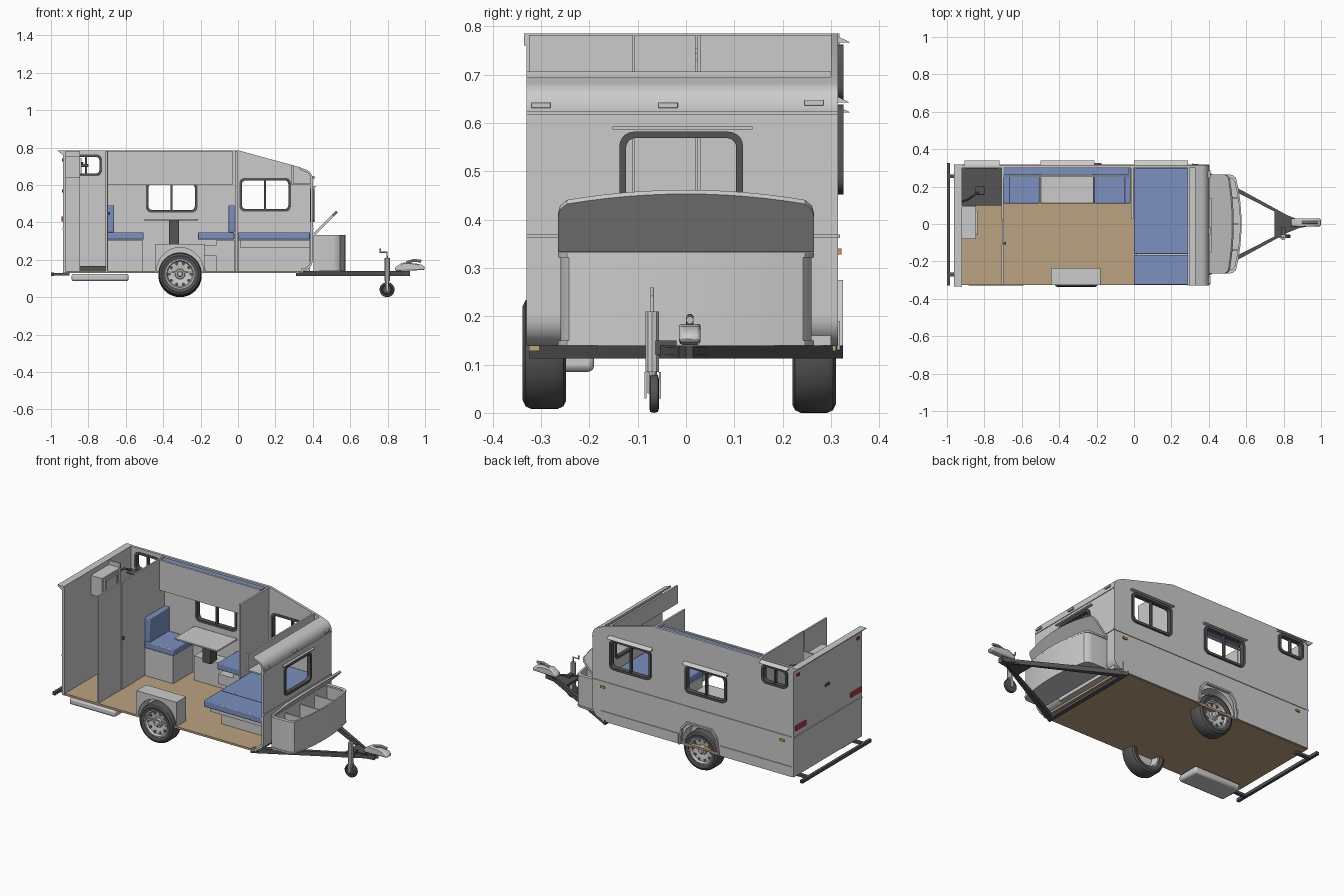
import bpy, bmesh
from math import pi, sin, cos, radians
from mathutils import Matrix, Vector

if "Cube" in bpy.data.objects:
    bpy.data.objects.remove(bpy.data.objects["Cube"])

def mat(name, c):
    m = bpy.data.materials.new(name)
    m.diffuse_color = (*c, 1)
    m.use_nodes = True
    m.node_tree.nodes["Principled BSDF"].inputs["Base Color"].default_value = m.diffuse_color
    return m
BLUE, WOOD = mat("blue_fabric", (.2, .28, .53)), mat("wood", (.5, .36, .22))
DARK, RED, AMBER = mat("dark", (.09, .09, .09)), mat("red", (.5, .04, .06)), mat("amber", (.7, .3, .05))

def add(name, me, m=None):
    ob = bpy.data.objects.new(name, me)
    bpy.context.collection.objects.link(ob)
    if m:
        me.materials.clear()
        me.materials.append(m)
    return ob

def bevel(ob, w, n=2):
    b = ob.modifiers.new("bevel", 'BEVEL')
    b.width, b.segments = w, n
    return ob

def box(name, x0, x1, y0, y1, z0, z1, m=None, bev=0):
    bm = bmesh.new()
    bmesh.ops.create_cube(bm, size=1)
    bm.transform(Matrix.Translation(((x0+x1)/2, (y0+y1)/2, (z0+z1)/2)) @ Matrix.Diagonal((x1-x0, y1-y0, z1-z0, 1)))
    me = bpy.data.meshes.new(name)
    bm.to_mesh(me)
    ob = add(name, me, m)
    return bevel(ob, bev) if bev else ob

def from_curve(name, cu, mtx, m):
    tmp = bpy.data.objects.new("tmp", cu)
    bpy.context.collection.objects.link(tmp)
    me = bpy.data.meshes.new_from_object(tmp.evaluated_get(bpy.context.evaluated_depsgraph_get()))
    bpy.data.objects.remove(tmp)
    bm = bmesh.new()
    bm.from_mesh(me)
    bmesh.ops.remove_doubles(bm, verts=bm.verts, dist=1e-5)
    bmesh.ops.recalc_face_normals(bm, faces=bm.faces)
    bm.transform(mtx)
    bm.to_mesh(me)
    return add(name, me, m)

AX = {'x': Matrix(((0, 0, 1), (1, 0, 0), (0, 1, 0))), 'y': Matrix(((1, 0, 0), (0, 0, -1), (0, 1, 0))), 'z': Matrix.Identity(3)}

def plate(name, loops, axis, a, b, m=None):
    """Flat outline with holes, extruded along an axis from a to b."""
    cu = bpy.data.curves.new(name, 'CURVE')
    cu.dimensions, cu.fill_mode, cu.extrude = '2D', 'BOTH', (b-a)/2
    for pts in loops:
        s = cu.splines.new('POLY')
        s.points.add(len(pts)-1)
        for p, q in zip(s.points, pts):
            p.co = (q[0], q[1], 0, 1)
        s.use_cyclic_u = True
    t = Vector((0, 0, 0))
    t['xyz'.index(axis)] = (a+b)/2
    return from_curve(name, cu, Matrix.Translation(t) @ AX[axis].to_4x4(), m)

def rod(name, pts, r, m=None):
    cu = bpy.data.curves.new(name, 'CURVE')
    cu.dimensions, cu.bevel_depth, cu.bevel_resolution, cu.use_fill_caps = '3D', r, 3, True
    s = cu.splines.new('POLY')
    s.points.add(len(pts)-1)
    for p, q in zip(s.points, pts):
        p.co = (*q, 1)
    return from_curve(name, cu, Matrix.Identity(4), m)

def arc(cx, cy, r, a0, a1, n=8):
    return [(cx+r*cos(radians(a0+(a1-a0)*i/n)), cy+r*sin(radians(a0+(a1-a0)*i/n))) for i in range(n+1)]

def rrect(x0, x1, z0, z1, r):
    return arc(x1-r, z1-r, r, 0, 90, 5)+arc(x0+r, z1-r, r, 90, 180, 5)+arc(x0+r, z0+r, r, 180, 270, 5)+arc(x1-r, z0+r, r, 270, 360, 5)

def lathe(name, prof, loc, m=None, n=40):
    """Closed profile of (radius, y) spun about a y axis through loc."""
    bm = bmesh.new()
    vs = [bm.verts.new((r, y, 0)) for r, y in prof]
    es = [bm.edges.new((vs[i], vs[(i+1) % len(vs)])) for i in range(len(vs))]
    bmesh.ops.spin(bm, geom=vs+es, cent=(0, 0, 0), axis=(0, 1, 0), angle=2*pi, steps=n)
    bmesh.ops.remove_doubles(bm, verts=bm.verts, dist=1e-5)
    bmesh.ops.recalc_face_normals(bm, faces=bm.faces)
    bm.transform(Matrix.Translation(loc))
    me = bpy.data.meshes.new(name)
    bm.to_mesh(me)
    return add(name, me, m)

# Side wall with windows and wheel arch
WIN = [(-.89, -.735, .655, .755), (-.485, -.225, .46, .61), (.015, .275, .465, .63)]
ARCH = [(-.175, .13), (-.19, .235), (-.225, .275), (-.395, .275), (-.43, .235), (-.445, .13)]
outline = [(-.925, .13), (-.925, .785), (0, .785), (.33, .695)] + arc(.345, .63, .055, 75, 0) + arc(.34, .2, .06, 0, -90) + [(.3, .13)] + ARCH
plate("side_wall", [outline]+[rrect(*w, .025) for w in WIN], 'y', .30, .315)
for i, (x0, x1, z0, z1) in enumerate(WIN):
    plate("side_window_frame", [rrect(x0-.008, x1+.008, z0-.008, z1+.008, .03), rrect(x0+.006, x1-.006, z0+.006, z1-.006, .02)], 'y', .297, .326, DARK)
    xm = (x0+x1)/2
    box("side_window_mullion", xm-.005, xm+.005, .303, .32, z0, z1, DARK)
    zr = z1+.012
    plate("window_rain_rail", [[(.315, zr), (.34, zr), (.315, zr+.012)]], 'x', x0-.015, x1+.015)
outer = [(x, z) for x, z in ARCH]
inner = [(-.31+(x+.31)*.93, z if z < .14 else z-.01) for x, z in ARCH]
plate("wheel_arch_trim", [outer+inner[::-1]], 'y', .31, .325)
for x0, x1 in ((-.925, -.0), (0, .4)):
    box("side_trim", x0, x1, .313, .319, .362, .369)
box("side_skirt", -.17, .34, .313, .319, .13, .19)
box("side_skirt_rear", -.925, -.45, .313, .319, .13, .19)
for x in (-.86, .33):
    box("side_marker", x-.014, x+.014, .313, .322, .328, .34, AMBER)

# Front wall: capped top, window panel, curved foot
top = [(.33, .695)]+arc(.345, .63, .055, 75, 0)
plate("front_cap", [top+arc(.345, .63, .043, 0, 75)+[(.33, .683)]], 'y', -.33, .315)
plate("front_foot", [arc(.34, .2, .06, 0, -90)+arc(.34, .2, .048, -90, 0)], 'y', -.33, .30)
plate("front_wall", [[(-.33, .2), (.30, .2), (.30, .63), (-.33, .63)], rrect(-.13, .11, .41, .575, .025)], 'x', .388, .40)
plate("front_window_frame", [rrect(-.138, .118, .402, .582, .03), rrect(-.124, .104, .416, .569, .02)], 'x', .384, .408, DARK)
box("front_window_rail", .398, .415, -.152, .138, .587, .593)
box("front_trim", .398, .404, -.33, .315, .362, .369)
box("front_seam", .398, .404, -.33, .315, .617, .624)
for y, z in ((-.30, .637), (-.037, .637), (.265, .642)):
    box("front_marker", .394, .41, y-.02, y+.02, z-.006, z+.006, None, .002)

# Rear wall, lip, lamps and bumper
box("rear_wall", -.935, -.92, -.33, .315, .13, .785)
plate("rear_lip", [[(-.92, .785), (-.962, .785), (-.962, .78), (-.935, .76), (-.92, .76)]], 'y', -.335, .318)
box("rear_trim", -.939, -.93, -.33, .315, .362, .369)
for y in (-.27, .255):
    box("rear_lamp", -.943, -.93, y-.05, y+.05, .405, .432, RED)
    box("rear_top_lamp", -.941, -.93, y*1.08-.012, y*1.08+.012, .725, .74, RED)
    box("bumper_arm", -.99, -.9, y-.01, y+.01, .115, .13, DARK)
box("plate_lamp", -.94, -.93, -.02, .02, .56, .575, DARK)
box("bumper", -1, -.983, -.33, .325, .113, .131, DARK)

# Floor and entry step
box("floor", -.93, .35, -.325, .31, .128, .14, WOOD)
box("entry_step", -.89, -.585, -.33, -.19, .085, .125, None, .012)

# Washroom: partition, shower and wall cabinet
for y0, y1, o in ((-.325, -.11, 0), (-.107, .02, .003), (.023, .30, 0)):
    box("washroom_partition", -.708+o, -.698+o, y0, y1, .14, .782)
box("door_handle", -.697, -.685, -.11, -.095, .44, .455, DARK)
box("shower_tray", -.92, -.708, .10, .30, .14, .166, DARK)
box("shower_side", -.92, -.845, .09, .10, .14, .78)
box("wash_cabinet", -.92, -.845, -.08, .09, .64, .755)
plate("mirror_frame", [rrect(-.06, .07, .655, .745, .008), rrect(-.045, .055, .67, .73, .005)], 'x', -.846, -.838)
rod("shower_arm", [(-.92, .12, .66), (-.89, .13, .70), (-.86, .15, .725), (-.83, .17, .715)], .006, DARK)
box("shower_head", -.85, -.8, .155, .2, .695, .712, DARK, .005)

# Dinette: benches, table, folded bunk
box("bench_base_rear", -.698, -.51, .115, .30, .14, .306)
box("bench_base_front", -.115, -.018, .115, .30, .14, .306)
box("bench_step", -.21, -.115, .115, .30, .22, .28)
box("seat_rear", -.698, -.505, .11, .30, .307, .346, BLUE, .005)
box("seat_front", -.215, -.02, .11, .30, .307, .346, BLUE, .005)
box("backrest_rear", -.697, -.662, .11, .30, .346, .49, BLUE, .005)
box("backrest_front", -.052, -.018, .11, .30, .346, .49, BLUE, .005)
box("table_top", -.50, -.215, .11, .30, .409, .419, None, .003)
box("table_leg", -.37, -.315, .19, .25, .28, .409, DARK)
box("bunk_panel", -.697, -.03, .25, .263, .60, .78)
box("bunk_mattress", -.697, -.03, .265, .30, .605, .775, BLUE)
box("divider", -.016, -.004, .03, .30, .14, .782)

# Bed and front overhead locker
box("bed_base", 0, .385, -.155, .30, .14, .305)
box("bed_drawer", .01, .385, -.28, -.155, .265, .305)
box("mattress_main", 0, .386, -.16, .30, .307, .346, BLUE, .005)
box("mattress_side", 0, .386, -.325, -.165, .307, .346, BLUE, .005)
box("locker_front", .285, .296, -.33, .30, .60, .707)
box("locker_bottom", .285, .388, -.33, .30, .60, .608)

# Wheels and inner wheel boxes
for s, y, z in ((-1, -.338, .1235), (1, .31, .1155)):
    c = Vector((-.31, y, z))
    d = -s
    lathe("tyre", [(.078, .004*d), (.098, 0), (.110, .006*d), (.1155, .018*d), (.1155, .072*d), (.110, .084*d), (.098, .09*d), (.078, .086*d)], c, DARK, 48)
    lathe("rim", [(0, .016*d), (.024, .016*d), (.028, .026*d), (.05, .02*d), (.066, .02*d), (.072, .006*d), (.08, .006*d), (.08, .08*d), (.07, .08*d), (.06, .04*d), (0, .04*d)], c)
    lathe("hub_cap", [(0, -.0), (.012, 0), (.016, .006*d), (.016, .03*d), (0, .03*d)], c, None, 20)
    for i in range(10):
        a = 2*pi*i/10
        p = c+Vector((.058*cos(a), 0, .058*sin(a)))
        lathe("rim_hole", [(0, .018*d), (.009, .018*d), (.009, .03*d), (0, .03*d)], p, DARK, 10)
    y0, y1 = sorted((s*.325, s*.24)) if s < 0 else (.225, .30)
    plate("wheel_box", [[(-.445, .14), (-.445, .285), (-.18, .285), (-.18, .14)]+arc(-.31, .14, .125, 0, 180, 14)], 'y', y0, y1)
    yi = -.24 if s < 0 else .22
    box("wheel_box_side", -.445, -.18, yi, yi+.006, .14, .285)

# Drawbar locker with open lid
def bow(k=1., x0=.405):
    ts = [-.93+.155*i for i in range(13)]
    return [(x0, -.26*k), (.505, -.26*k), (.528, -.256*k)]+[(.575*(1 if k >= 1 else .986)-.034*t*t, .26*k*t) for t in ts]+[(.528, .256*k), (.505, .26*k), (x0, .26*k)]
plate("locker_shell", [bow(), bow(.965, .413)], 'z', .145, .325)
plate("locker_floor", [bow(1.02)], 'z', .14, .15)
plate("locker_rim", [bow(1.02), bow(.94, .415)], 'z', .322, .332)
for y in (-.14, 0, .14):
    box("locker_divider", .41, .56, y-.004, y+.004, .15, .31)
lid = plate("locker_lid", [[(x-.405, y) for x, y in bow(1.02)]], 'z', 0, .012)
lid.location, lid.rotation_euler = (.413, 0, .333), (0, radians(-45), 0)

# Drawbar, coupler and jockey wheel
for s in (-1, 1):
    plate("drawbar_beam", [[(.31, .325*s), (.31, .29*s), (.9, -.008*s), (.92, .015*s), (.86, .025*s)]], 'z', .113, .14, DARK)
plate("drawbar_gusset", [[(.75, -.075), (.75, .075), (.9, .015), (.9, -.015)]], 'z', .12, .135, DARK)
box("drawbar_cross", .31, .335, -.31, .31, .113, .138, DARK)
bevel(plate("coupler", [[(.84, .14), (.84, .16), (.88, .185), (.95, .18), (.985, .172), (1, .16), (.997, .145)]], 'y', -.014, .03), .009)
rod("coupler_lever", [(.9, .008, .185), (.94, .008, .197), (.98, .008, .192)], .008)
rod("jockey_tube", [(.797, -.07, .085), (.797, -.07, .21)], .015)
rod("jockey_stem", [(.797, -.07, .04), (.797, -.07, .09)], .01)
rod("jockey_crank", [(.797, -.07, .21), (.797, -.07, .24), (.76, -.07, .24), (.76, -.07, .26)], .004)
box("jockey_clamp", .785, .81, -.065, -.02, .12, .15, DARK)
lathe("jockey_wheel", [(0, -.01), (.022, -.01), (.026, -.006), (.03, -.01), (.038, -.008), (.04, 0), (.038, .008), (.03, .01), (0, .01)], (.797, -.066, .04), DARK, 28)
for y in (-.084, -.054):
    box("jockey_fork", .79, .804, y-.002, y+.002, .03, .085)

# Smooth shading with sharp edges kept
bpy.ops.object.select_all(action='SELECT')
bpy.context.view_layer.objects.active = bpy.context.selected_objects[0]
bpy.ops.object.shade_smooth_by_angle(angle=radians(35))
